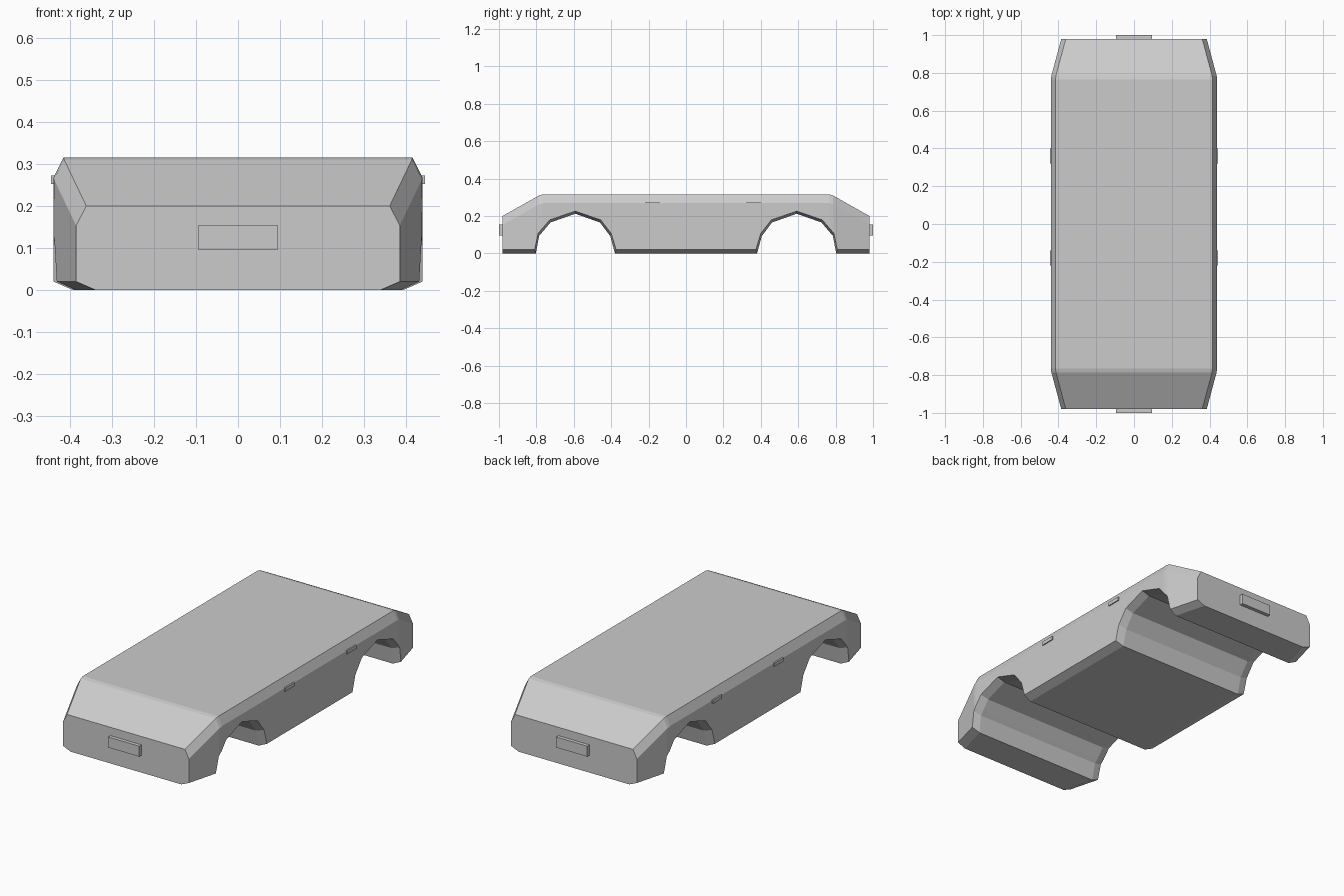
import bpy, bmesh

cube = bpy.data.objects.get("Cube")
if cube:
    bpy.data.objects.remove(cube, do_unlink=True)

grey = bpy.data.materials.new("light grey")
grey.use_nodes = True
GREY = (0.6, 0.6, 0.6, 1)
grey.diffuse_color = GREY
grey.node_tree.nodes["Principled BSDF"].inputs["Base Color"].default_value = GREY

AXLE = 0.592
# underside outline of one half: distance from the middle, height
UNDERSIDE = [(0.38, 0), (0.405, 0.092), (0.46, 0.165), (AXLE, 0.212),
             (0.725, 0.165), (0.765, 0.117), (0.785, 0.094), (0.803, 0), (0.98, 0)]


def half_width(y):
    return 0.439 - max(0, abs(y) - 0.78) * 0.27


def roof_height(y):
    y = abs(y)
    if y <= 0.765:
        return 0.315
    if y <= 0.785:
        return 0.315 - (y - 0.765) * 0.25
    return 0.31 - (y - 0.785) * 0.564


def section(y, z):
    """Cross-section ring, with bevelled lower edge and chamfered shoulder."""
    end = abs(y) > 0.9
    side = 1 if y > 0 else -1
    rim_y = y if end else side * (AXLE + (abs(y) - AXLE) * 1.03)
    rim_z = z + (0.02 if z == 0 else 0.014)
    w, top = half_width(y), roof_height(y)
    right = [(w - 0.046, y, z), (half_width(rim_y), rim_y, rim_z),
             (w, y, top - 0.047), (w - 0.024, y, top)]
    return right + [(-px, py, pz) for px, py, pz in reversed(right)]


def make_object(name, bm):
    bmesh.ops.recalc_face_normals(bm, faces=bm.faces)
    mesh = bpy.data.meshes.new(name)
    bm.to_mesh(mesh)
    bm.free()
    mesh.materials.append(grey)
    obj = bpy.data.objects.new(name, mesh)
    bpy.context.collection.objects.link(obj)
    return obj


def box(name, centre, size):
    bm = bmesh.new()
    bmesh.ops.create_cube(bm, size=1)
    bmesh.ops.scale(bm, vec=size, verts=bm.verts)
    bmesh.ops.translate(bm, vec=centre, verts=bm.verts)
    return make_object(name, bm)


# body shell with wheel arches, lofted front to back
stations = [(-y, z) for y, z in reversed(UNDERSIDE)] + UNDERSIDE
bm = bmesh.new()
rings = [[bm.verts.new(p) for p in section(y, z)] for y, z in stations]
for a, b in zip(rings, rings[1:]):
    for i in range(len(a)):
        j = (i + 1) % len(a)
        bm.faces.new((a[i], a[j], b[j], b[i]))
bm.faces.new(rings[0])
bm.faces.new(rings[-1])
make_object("body", bm)

# number plates
for name, s in (("front", -1), ("back", 1)):
    box(name + "_number_plate", (0, s * 0.985, 0.125), (0.19, 0.03, 0.058))

# door handles
for side, s in (("left", 1), ("right", -1)):
    for name, y in (("front", -0.18), ("back", 0.36)):
        box(f"{name}_{side}_door_handle", (s * 0.434, y, 0.262), (0.022, 0.08, 0.02))
